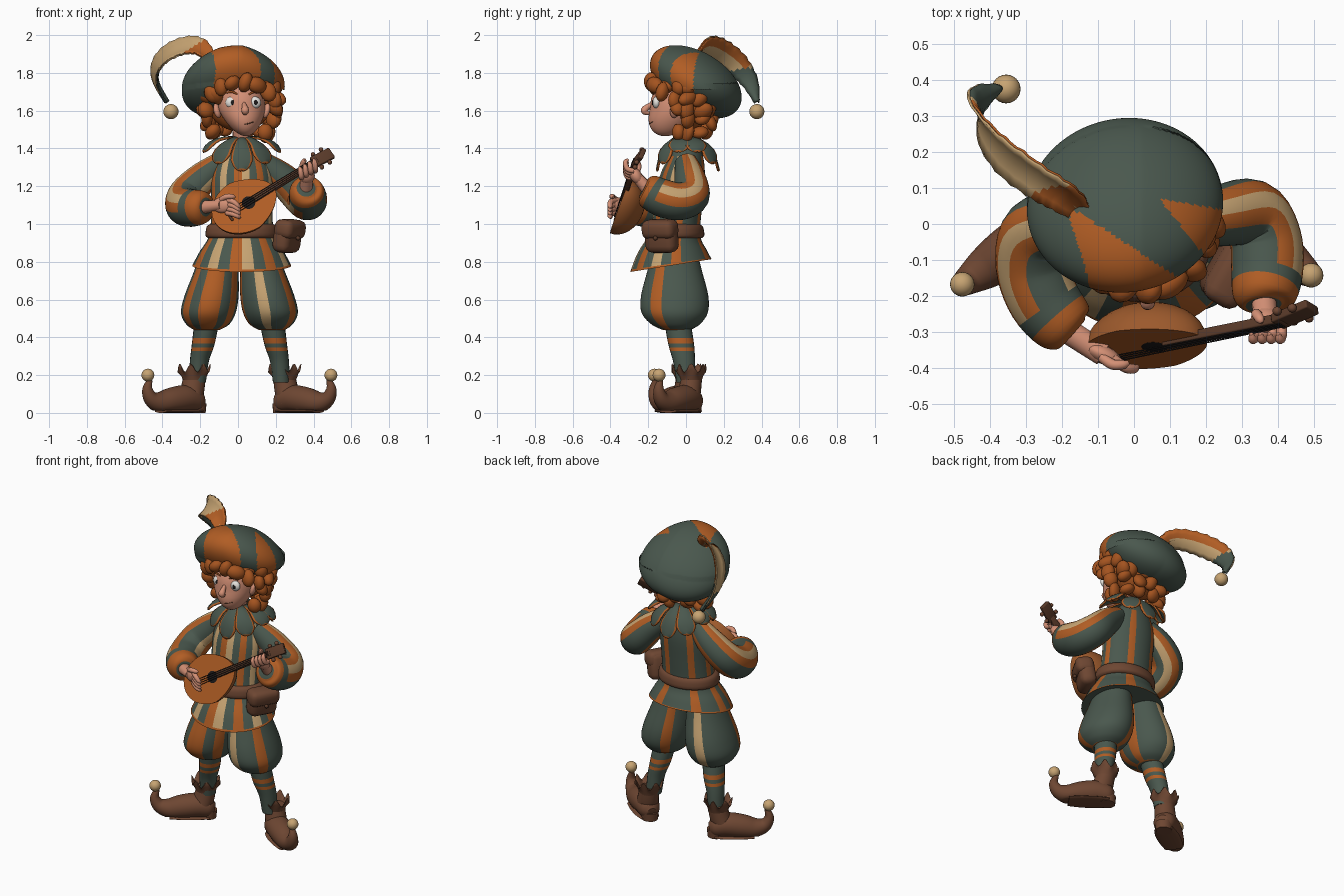
import bpy, bmesh, math, random
from mathutils import Vector, Matrix, Euler

if "Cube" in bpy.data.objects:
    bpy.data.objects.remove(bpy.data.objects["Cube"])
random.seed(4)
COLOURS = {
    "G": ("dark_green", (0.068, 0.097, 0.076)), "O": ("orange_cloth", (0.44, 0.11, 0.018)), "C": ("cream", (0.57, 0.37, 0.17)),
    "B": ("brown_leather", (0.155, 0.062, 0.032)), "S": ("skin", (0.66, 0.28, 0.18)), "H": ("ginger_hair", (0.37, 0.087, 0.014)),
    "W": ("lute_wood", (0.33, 0.10, 0.025)), "D": ("dark_wood", (0.10, 0.042, 0.022)),
    "E": ("eye_white", (0.78, 0.76, 0.72)), "K": ("near_black", (0.012, 0.010, 0.010))}
KEYS, MATS = list(COLOURS), []
for name, rgb in COLOURS.values():
    MATS.append(bpy.data.materials.new(name))
    MATS[-1].diffuse_color = (*rgb, 1)

def finish(name, bm, rule, keys=None):
    """Make an object; rule is a colour key or a function of the face."""
    bmesh.ops.recalc_face_normals(bm, faces=bm.faces)
    found = keys or [rule if isinstance(rule, str) else rule(f) for f in bm.faces]
    used = sorted(set(found))
    for f, k in zip(bm.faces, found):
        f.material_index = used.index(k)
    me = bpy.data.meshes.new(name)
    bm.to_mesh(me)
    bm.free()
    for k in used:
        me.materials.append(MATS[KEYS.index(k)])
    bpy.context.collection.objects.link(bpy.data.objects.new(name, me))

def spline(pts, n=5):
    """Catmull-Rom through tuples of any length."""
    out, P = [], [pts[0]] + list(pts) + [pts[-1]]
    for q in range(n * (len(pts) - 1)):
        i, t = q // n, q % n / n
        out.append([0.5 * (2 * b + (c - a) * t + (2 * a - 5 * b + 4 * c - d) * t * t + (3 * b - a - 3 * c + d) * t ** 3)
                    for a, b, c, d in zip(*P[i:i + 4])])
    return out + [list(pts[-1])]

def sweep(name, stations, rule, seg=24, flat=False, n=5, warp=None):
    """Loft ellipses (x, y, z, ra, rb); rule gets (position 0-1, turn 0-1)."""
    st = spline(stations, n)
    C = [Vector(s[:3]) for s in st]
    bm, rings, side, keys = bmesh.new(), [], None, []
    for i, s in enumerate(st):
        u, v = Vector((1, 0, 0)), Vector((0, 1, 0))
        if not flat:
            T = (C[min(i + 1, len(C) - 1)] - C[max(i - 1, 0)]).normalized()
            side = side or T.cross((0, 0, 1)) + Vector((1e-4, 0, 0))
            u = side = (side - T * side.dot(T)).normalized()
            v = u.cross(T)
        turns = [2 * math.pi * k / seg for k in range(seg)]
        ring = [C[i] + u * max(s[3], .002) * math.cos(a) + v * max(s[4], .002) * math.sin(a) for a in turns]
        rings.append([bm.verts.new(warp(p) if warp else p) for p in ring])
    pick = (lambda s, a: rule) if isinstance(rule, str) else rule
    for i in range(len(rings) - 1):
        for k in range(seg):
            bm.faces.new((rings[i][k], rings[i][(k + 1) % seg], rings[i + 1][(k + 1) % seg], rings[i + 1][k]))
            keys.append(pick((i + .5) / (len(rings) - 1), (k + .5) / seg))
    for r in (rings[0], rings[-1]):
        bm.faces.new(r)
        keys.append(pick(.5, .1))
    finish(name, bm, rule, keys)

def stripes(text, lo=-1, hi=2, band=2):
    """Lengthwise stripes, a green band, and orange trim outside lo..hi."""
    return lambda s, a: "O" if not lo < s < hi else "G" if s > band else text[int(a * len(text)) % len(text)]

def blob(name, loc, size, rule, rot=(0, 0, 0), seg=24, warp=None, mat=None):
    bm = bmesh.new()
    M = mat or Matrix.LocRotScale(Vector(loc), Euler([math.radians(r) for r in rot]), Vector(size))
    bmesh.ops.create_uvsphere(bm, u_segments=seg, v_segments=max(seg // 2, 6), radius=1, matrix=M)
    for v in bm.verts:
        v.co = warp(v.co) if warp else v.co
    finish(name, bm, rule)

def box(name, M, size, key, bevel=0.01):
    bm = bmesh.new()
    bmesh.ops.create_cube(bm, size=1, matrix=M @ Matrix.Diagonal((*size, 1)))
    bmesh.ops.bevel(bm, geom=bm.edges[:], offset=bevel, segments=3, affect="EDGES", profile=.5)
    finish(name, bm, key)

def sheet(name, rows, key_at, thick):
    """Thickened grid of points coloured by (row, column)."""
    bm, keys = bmesh.new(), []
    V = [[bm.verts.new(p) for p in r] for r in rows]
    for i in range(len(V) - 1):
        for j in range(len(V[0]) - 1):
            bm.faces.new((V[i][j], V[i][j + 1], V[i + 1][j + 1], V[i + 1][j]))
            keys.append(key_at(i, j))
    finish(name, bm, None, keys)
    mod = bpy.context.collection.objects[-1].modifiers.new("thickness", "SOLIDIFY")
    mod.thickness, mod.offset = thick, 0

# Tunic with flared skirt, belt and pouch
def hem(p):
    return p + Vector((0, 0, max(0, .9 - p.z) / .12 * .033 * (p.y + .08) / .21))
sweep("tunic", [(.02, -.08, .78, .262, .215), (.02, -.075, .85, .225, .185), (.02, -.065, .92, .18, .145), (.02, -.055, .98, .166, .13),
                (.02, -.04, 1.1, .162, .126), (.02, -.02, 1.25, .162, .12), (.02, 0, 1.36, .125, .09), (.02, 0, 1.43, .065, .06)],
      stripes("OGGGOGGGOGGOGOGCGOCGOGCG", .03, 2, .86), 48, True, warp=hem)
sweep("belt", [(.02, -.06, .925, .178, .143), (.02, -.06, .94, .192, .157), (.02, -.06, .985, .186, .15), (.02, -.06, 1.0, .166, .13)],
      "B", 40, True, 3)
PM = Matrix.Translation((.262, -.13, .935)) @ Matrix.Rotation(math.radians(-30), 4, "Z") @ Matrix.Rotation(.15, 4, "Y")
box("pouch", PM, (.10, .18, .175), "B", .04)
box("pouch_flap", PM @ Matrix.Translation((.01, 0, .04)), (.11, .19, .10), "B", .035)
blob("pouch_button", PM @ Vector((.066, 0, 0)), (.012,) * 3, "D", seg=12)

# Scalloped collar
for k in range(10):
    c, s = math.cos(math.radians(36 * k + 18)), math.sin(math.radians(36 * k + 18))
    base, tip = Vector((.02 + .055 * c, .055 * s, 1.462)), Vector((.02 + .215 * c, .01 + .165 * s, 1.285 + .11 * c * c))
    rows = [[base.lerp(tip, t) + Vector((-s, c, 0)) * h * w + Vector((c, s, 1)) * (.02 * math.sin(math.pi * t) - .006 * w * w)
             for w in (-1, -.8, -.4, 0, .4, .8, 1)]
            for t, h in zip([0, .2, .4, .6, .75, .88, .96, 1], [.02, .03, .042, .054, .058, .046, .028, .004])]
    sheet("collar_petal", rows, lambda i, j: "O" if j in (0, 5) or i == 6 else "G", .009)

# Breeches, stockings and curled shoes
for sx, text, off in ((-1, "OGGGCGGGGOGOOGOG", 0), (1, "GGGGGOGGOGGCGGOG", .015)):
    X = lambda x: sx * x + off
    sweep("breeches", [(X(.10), -.06, .85, .10, .12), (X(.115), -.06, .75, .118, .145), (X(.14), -.06, .62, .143, .178),
                       (X(.157), -.06, .53, .145, .175), (X(.16), -.055, .47, .115, .13), (X(.165), -.05, .44, .07, .075)],
          stripes(text, -1, .96), 48, True)
    sweep("stocking", [(X(.165), -.045, .48, .066, .07), (X(.185), -.025, .36, .06, .068), (X(.205), -.01, .27, .05, .058),
                       (X(.215), .0, .16, .045, .05)], lambda s, a: "O" if .23 < s < .3 or .39 < s < .46 else "G", 20, True, 14)
    hy = .02 if sx < 0 else .045
    foot = [(-.025, .055, .03), (.01, .06, .06), (.09, .075, .073), (.19, .066, .072),
            (.28, .055, .06), (.35, .075, .042), (.378, .125, .028), (.36, .175, .014)]
    at = lambda u: (X(.207 + .72 * u), hy - .5 * u)
    sweep("shoe", [(*at(u), z, r, r * .98) for u, z, r in foot], "B", 20, warp=lambda p: Vector((p.x, p.y, max(p.z, .012))))
    sweep("shoe_heel", [(*at(.02), 0, .05, .045), (*at(.02), .05, .055, .05)], "B", 20, True, 1)
    sweep("shoe_sole", [(*at(u), .01, r * .95, .01) for u, z, r in foot[1:5]], "B", 16, warp=lambda p: Vector((p.x, p.y, max(p.z, 0))))
    sweep("shoe_ankle", [(*at(.08), .05, .072, .065), (*at(.05), .12, .065, .06), (*at(.03), .2, .058, .056)], "B", 24, True)
    ax, ay = at(.035)
    points = lambda p: p + Vector((0, 0, max(0, p.z - .2) * .6 * math.cos(7 * math.atan2(p.y - ay, p.x - ax))))
    sweep("shoe_cuff", [(ax, ay, .165, .057, .055), (ax, ay, .195, .068, .064), (ax, ay, .235, .088, .08),
                        (ax, ay, .232, .08, .07), (ax, ay, .19, .05, .05)], "B", 42, True, 2, points)
    blob("shoe_bell", (*at(.375), .2), (.034,) * 3, "C")

# Sleeves
L = [(-.09, 0, 1.325, .06), (-.18, .01, 1.25, .083), (-.27, -.02, 1.16, .095), (-.285, -.11, 1.1, .1), (-.25, -.21, 1.085, .1),
     (-.19, -.285, 1.09, .086), (-.17, -.305, 1.09, .05)]
R = [(.13, 0, 1.325, .06), (.23, .02, 1.245, .083), (.325, .03, 1.15, .095), (.365, -.04, 1.12, .1), (.37, -.13, 1.14, .1),
     (.36, -.205, 1.18, .086), (.36, -.225, 1.19, .05)]
for name, path, text in (("right_sleeve", L, "GGOCOGGCOGCO"), ("left_sleeve", R, "GGOCOGGGOCOG")):
    sweep(name, [(*p, p[3]) for p in path], stripes(text, -1, .78, .7), 36)

# Hands
def hand(name, wrist, palm, size, rot, fingers):
    sweep(name + "_wrist", [(*wrist, .035, .035), (*palm, .033, .028)], "S", 16)
    blob(name + "_palm", palm, size, "S", rot, 16)
    for f in fingers:
        sweep(name + "_finger", [(*p, r, r) for p, r in zip(f, (.014, .0145, .013, .006))], "S", 10)
hand("strumming_hand", (-.18, -.3, 1.09), (-.085, -.362, 1.1), (.055, .025, .042), (0, 0, -25),
     [[(-.06, -.372, 1.125 - .022 * i), (-.025, -.398, 1.118 - .022 * i), (.0, -.402, 1.095 - .018 * i), (.01, -.395, 1.085 - .018 * i)]
      for i in range(4)] + [[(-.09, -.37, 1.13), (-.06, -.39, 1.145), (-.03, -.39, 1.145), (-.015, -.385, 1.142)]])
hand("fretting_hand", (.36, -.2, 1.18), (.365, -.265, 1.255), (.042, .032, .048), (30, 0, 0),
     [[(.335 + .025 * i, -.275, 1.245 + .012 * i), (.335 + .025 * i, -.31, 1.25 + .014 * i), (.33 + .025 * i, -.32, 1.285 + .014 * i),
       (.325 + .025 * i, -.305, 1.3 + .014 * i)] for i in range(4)]
     + [[(.345, -.255, 1.28), (.34, -.25, 1.31), (.35, -.265, 1.335), (.355, -.275, 1.34)]])

# Lute in its own frame: along neck, across, out of soundboard
d, n = Vector((.84, .17, .52)).normalized(), Vector((.1, -.88, .44))
n = (n - d * n.dot(d)).normalized()
LM = Matrix.Translation((.035, -.345, 1.1)) @ Matrix((d, n.cross(d), n)).transposed().to_4x4()
LI = LM.inverted()
def bowl(p):
    q = LI @ p
    return LM @ Vector((q.x, q.y * (1 - 1.1 * max(q.x, 0)), min(q.z, 0)))
blob("lute_bowl", None, None, lambda f: "O" if (LI @ f.calc_center_median()).z > -.002 else "W", seg=40, warp=bowl,
     mat=LM @ Matrix.Diagonal((.185, .148, .125, 1)))
for part, pos, size, tilt in (("neck", (.26, 0, -.004), (.40, .036, .028), 0), ("peg_head", (.49, 0, -.012), (.12, .064, .026), .2),
                              ("bridge", (-.1, 0, .004), (.014, .08, .012), 0)):
    box("lute_" + part, LM @ Matrix.Translation(pos) @ Matrix.Rotation(tilt, 4, "Y"), size, "D", .005)
blob("lute_sound_hole", None, None, "K", mat=LM @ Matrix.Translation((.025, 0, .001)) @ Matrix.Diagonal((.036, .036, .003, 1)))
for i in range(4):
    y = -.012 + .008 * i
    a, b = LM @ Vector((-.1, y * 1.6, .012)), LM @ Vector((.45, y, .013))
    sweep("lute_string", [(*a, .0014, .0014), (*b, .0014, .0014)], "K", 6, n=1)
    blob("lute_peg", LM @ Vector((.46 + .05 * (i % 2), .043 * (1 if i < 2 else -1), -.012)), (.013,) * 3, "B", seg=10)

# Neck, head and face
sweep("neck", [(.02, 0, 1.38, .05, .05), (.02, -.02, 1.46, .048, .048), (.02, -.04, 1.55, .05, .05)], "S", 20, True)
def jaw(p):
    t = max(0, (1.61 - p.z) / .145)
    return Vector((.02 + (p.x - .02) * (1 - .25 * t) + .022 * t, p.y - .055 * t, p.z))
blob("head", (.02, -.055, 1.62), (.125, .135, .155), "S", seg=40, warp=jaw)
sweep("nose", [(.03, -.175, 1.64, .009, .01), (.035, -.2, 1.622, .014, .015), (.038, -.22, 1.603, .02, .019),
               (.038, -.213, 1.59, .016, .014), (.036, -.19, 1.586, .008, .008)], "S", 16)
for sx in (-1, 1):
    ex = .028 + .06 * sx
    blob("eye", (ex, -.156, 1.643), (.034, .022, .032), "E")
    blob("pupil", (ex + .006, -.177, 1.643), (.011, .004, .013), "K", seg=16)
    sweep("eyebrow", [(ex - .03, -.17, 1.69 - .004 * sx, .003, .004), (ex, -.177, 1.7, .005, .006),
                      (ex + .03, -.17, 1.69 + .004 * sx, .003, .004)], "H", 10)
    blob("ear", (.02 + .13 * sx, -.06, 1.6), (.018, .026, .04), "S", (0, 15 * sx, 20 * sx), 16)
sweep("mouth", [(.005, -.18, 1.538, .002, .002), (.045, -.195, 1.53, .002, .003), (.085, -.177, 1.542, .002, .002)], "D", 8)

# Curly hair
blob("hair_base", (.01, .03, 1.63), (.165, .115, .14), "H")
curls = [(-.14, -.12, 1.69), (-.09, -.16, 1.725), (-.03, -.175, 1.745), (.04, -.18, 1.75), (.1, -.165, 1.735), (.16, -.125, 1.7)]
for z, r, num in ((1.495, .145, 10), (1.55, .18, 12), (1.61, .195, 13), (1.67, .2, 13), (1.73, .185, 12)):
    for k in range(num):
        a = 2 * math.pi * (k + random.random() * .5) / num
        p = (.01 + r * math.cos(a), .0 + r * .75 * math.sin(a), z + random.uniform(-.015, .015))
        if p[1] > (-.045 if z < 1.65 else -.11) or abs(p[0] - .02) > (.17 if z < 1.65 else .125):
            curls.append(p)
bm = bmesh.new()
for p in curls:
    e = Euler([random.uniform(0, 3) for _ in range(3)])
    size = Vector((random.uniform(.046, .06), random.uniform(.036, .045), random.uniform(.03, .038)))
    bmesh.ops.create_uvsphere(bm, u_segments=14, v_segments=9, radius=1, matrix=Matrix.LocRotScale(Vector(p), e, size))
finish("hair_curls", bm, "H")

# Beret with two orange wedges, sagging to one side
def beret_colour(f):
    c = f.calc_center_median()
    one, two = (math.degrees(math.atan2(c.y - y, c.x - x)) for x, y in ((-.19, .055), (.07, .07)))
    return "O" if -73 < one < -33 and c.z > 1.68 or -51 < two < -10 else "G"
def sag(p):
    return p - Vector((0, 0, .05 * max(0, p.x - .02) / .25 + .02 * max(0, -.1 - p.x) / .2 if p.z > 1.75 else .03 * max(0, -p.x) / .25))
blob("beret", (-.025, .052, 1.757), (.274, .266, .152), beret_colour, (-30, -8, 0), 160, sag)

# Feather with pale top face, two-tone underside and a bell
spine = spline([(-.15, .04, 1.87, .03), (-.2, .085, 1.925, .055), (-.27, .13, 1.935, .064), (-.36, .2, 1.9, .068),
                (-.42, .28, 1.835, .063), (-.425, .34, 1.755, .045), (-.37, .378, 1.65, .012)], 6)
top, under = [], []
for i, s in enumerate(spine):
    t = i / (len(spine) - 1)
    T = (Vector(spine[min(i + 1, len(spine) - 1)][:3]) - Vector(spine[max(i - 1, 0)][:3])).normalized()
    W = Vector((.25, .65, .7)).lerp(Vector((-.45, .7, .4)), max(0, t * 1.4 - .4))
    W = (W - T * W.dot(T)).normalized()
    row = [Vector(s[:3]) + W * s[3] * (1 + .06 * math.sin(i * 2.2)) * c - T.cross(W) * .015 * c * c for c in (-1, -.6, -.2, .2, .6, 1)]
    top.append([p + T.cross(W) * -.004 for p in row])
    under.append([p + T.cross(W) * .004 for p in row])
facing = T.cross(W)
mid = (Vector(top[18][2]) - Vector(under[18][2])).z > 0
paint_top = lambda i, j: "O" if i < 11 - j else "G" if i > 28 + j else "C"
paint_under = lambda i, j: "O" if j > 2 and i < 26 or i < 6 else "G" if i > 22 + j else "C"
sheet("feather_upper_face", top if mid else under, paint_top, .006)
sheet("feather_lower_face", under if mid else top, paint_under, .006)
sweep("feather_quill", [(*s[:3], .008 - .0007 * k, .008 - .0007 * k) for k, s in enumerate(spine[::4])], "C", 8)
blob("feather_bell", (-.355, .375, 1.595), (.04,) * 3, "C")

# Smooth shading that keeps sharp edges
bpy.ops.object.select_all(action="SELECT")
bpy.context.view_layer.objects.active = bpy.context.selected_objects[0]
bpy.ops.object.shade_smooth_by_angle(angle=math.radians(40))

for m in bpy.data.materials:
    if m.users and not m.is_grease_pencil:
        m.use_nodes = True
        m.node_tree.nodes["Principled BSDF"].inputs["Base Color"].default_value = m.diffuse_color
